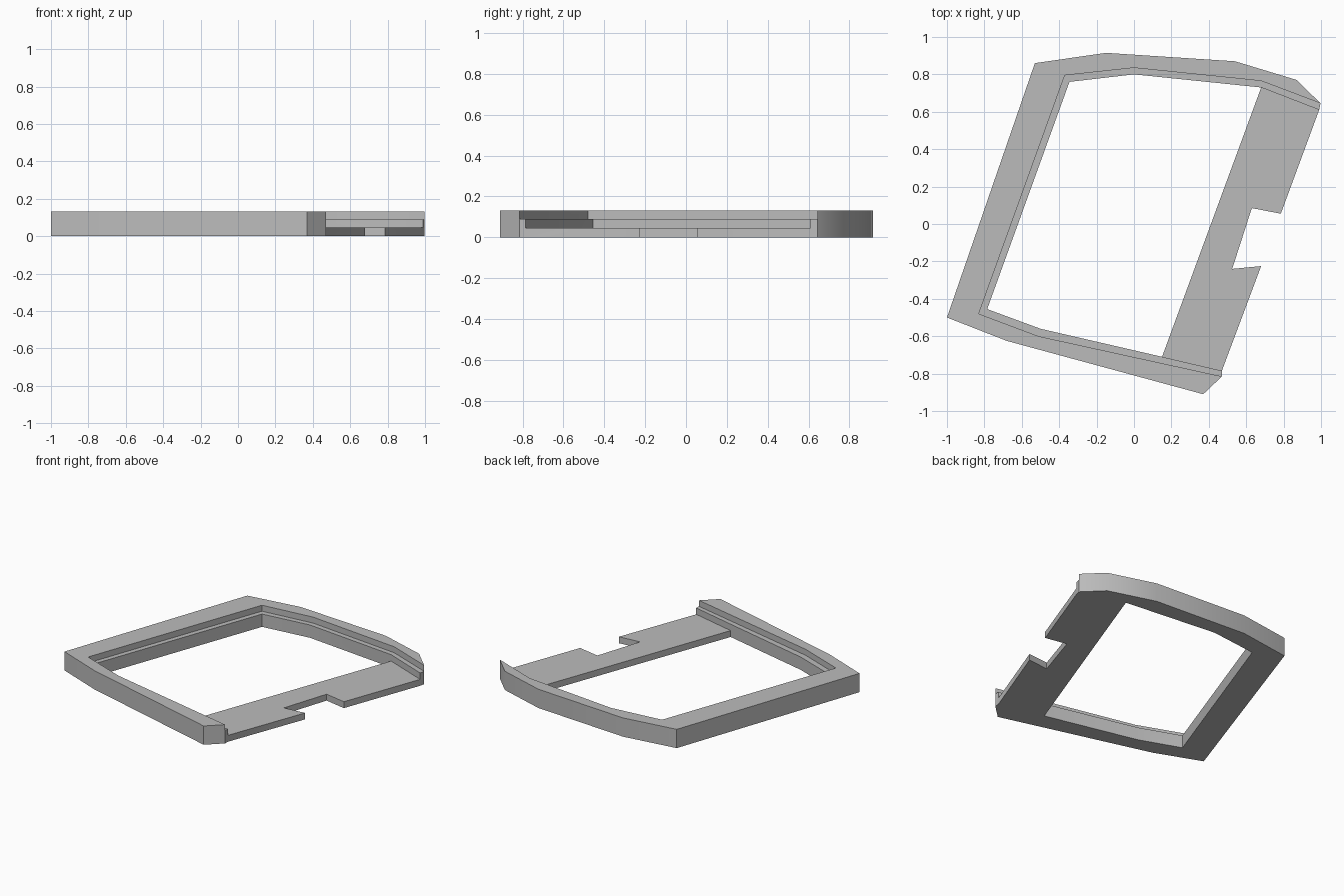
import bpy
import bmesh
import math

cube = bpy.data.objects.get("Cube")
if cube:
    bpy.data.objects.remove(cube, do_unlink=True)

grey = bpy.data.materials.new("light_grey")
grey.use_nodes = True
GREY = (0.5, 0.5, 0.5, 1)
grey.diffuse_color = GREY
grey.node_tree.nodes["Principled BSDF"].inputs["Base Color"].default_value = GREY

HEIGHT, LEDGE, PLATE = 0.132, 0.09, 0.045


def prism(name, outline, bottom, top):
    """Solid prism from a plan outline."""
    bm = bmesh.new()
    base = bm.faces.new([bm.verts.new((x, y, bottom)) for x, y in outline])
    result = bmesh.ops.extrude_face_region(bm, geom=[base])
    lifted = [v for v in result["geom"] if isinstance(v, bmesh.types.BMVert)]
    bmesh.ops.translate(bm, verts=lifted, vec=(0, 0, top - bottom))
    bmesh.ops.recalc_face_normals(bm, faces=bm.faces)
    mesh = bpy.data.meshes.new(name)
    bm.to_mesh(mesh)
    bm.free()
    mesh.materials.append(grey)
    obj = bpy.data.objects.new(name, mesh)
    bpy.context.collection.objects.link(obj)
    return obj


def cut(target, outline, bottom, top):
    """Subtract a prism and discard the cutter."""
    cutter = prism("cutter", outline, bottom, top)
    cutter.hide_render = True
    mod = target.modifiers.new("cut", "BOOLEAN")
    mod.operation = "DIFFERENCE"
    mod.solver = "EXACT"
    mod.object = cutter
    bpy.context.view_layer.objects.active = target
    bpy.ops.object.modifier_apply(modifier=mod.name)
    bpy.data.objects.remove(cutter, do_unlink=True)


# Outer silhouette, with the notch in the open side
frame = prism("bezel_frame", [
    (-1, -0.5), (-0.68, -0.625), (0.37, -0.91), (0.47, -0.815), (0.47, -0.785),
    (0.68, -0.225), (0.525, -0.24), (0.63, 0.085), (0.785, 0.055),
    (0.99, 0.61), (0.997, 0.645), (0.87, 0.77), (0.54, 0.87),
    (-0.15, 0.915), (-0.53, 0.86)], 0, HEIGHT)

# Window through the whole frame
front_corner, back_corner = (0.15, -0.71), (0.68, 0.73)
cut(frame, [(-0.785, -0.455), (-0.5, -0.56), front_corner, back_corner,
            (0, 0.8), (-0.345, 0.76)], -0.1, HEIGHT + 0.1)

# Recess above the thin side plate, open to the side
cut(frame, [front_corner, (0.47, -0.785), (0.9, -0.886), (1.3, 0.49),
            (0.99, 0.61), back_corner, (0.3, 0)], PLATE, HEIGHT + 0.1)

# Wider rebate that leaves a ledge around the window
cut(frame, [(-0.83, -0.48), (-0.51, -0.6), (0.47, -0.815), (0.9, -0.91),
            (1.3, 0.529), (0.997, 0.645), (0.68, 0.765), (0, 0.835),
            (-0.37, 0.795)], LEDGE, HEIGHT + 0.1)

frame.data.materials.clear()
frame.data.materials.append(grey)
for face in frame.data.polygons:
    face.material_index = 0

bpy.ops.object.select_all(action="DESELECT")
frame.select_set(True)
bpy.context.view_layer.objects.active = frame
bpy.ops.object.shade_smooth_by_angle(angle=math.radians(30))
